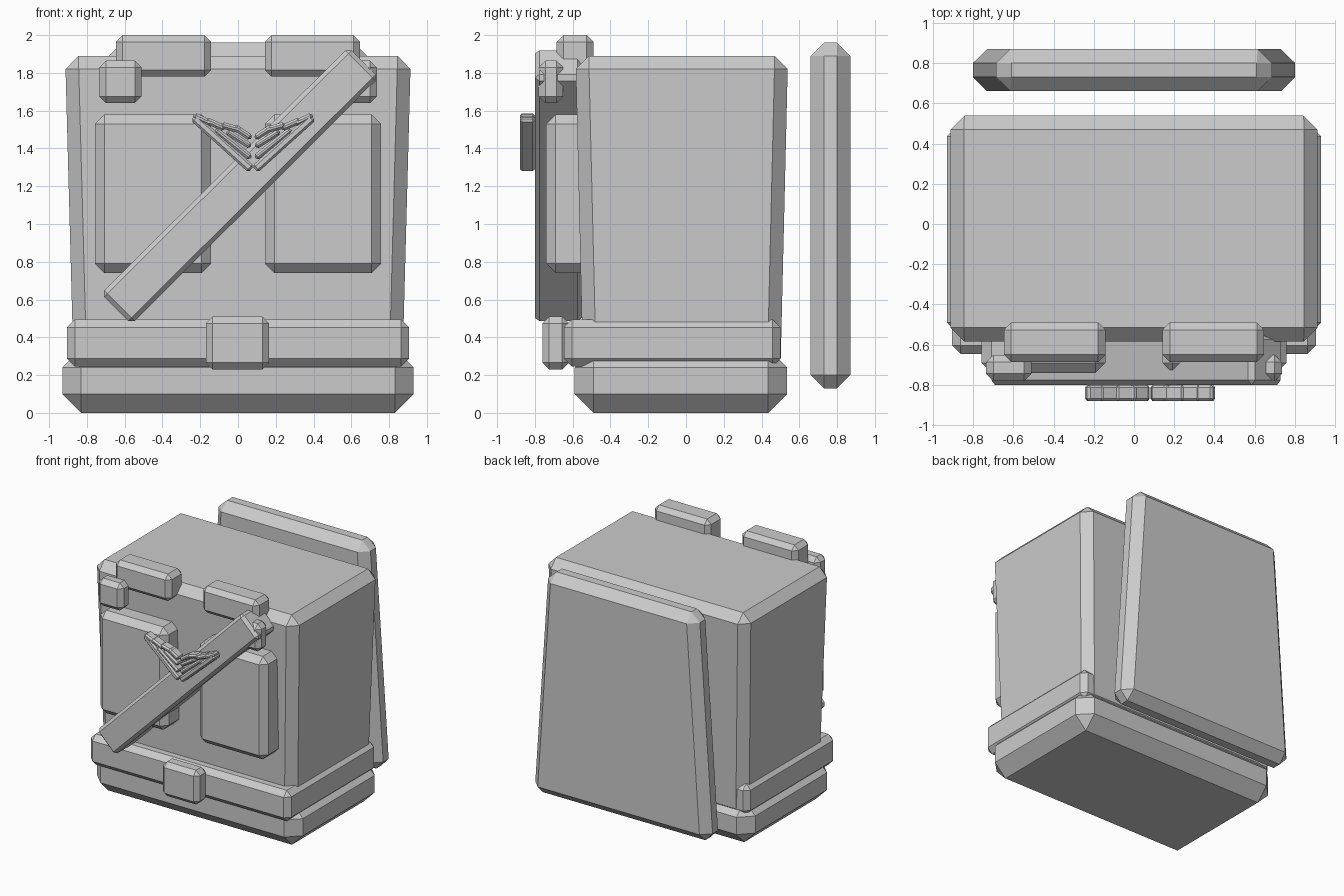
import bpy, bmesh
from math import atan2, hypot, radians
from mathutils import Matrix, Vector

cube = bpy.data.objects.get("Cube")
if cube:
    bpy.data.objects.remove(cube, do_unlink=True)

grey = bpy.data.materials.new("plain_grey")
grey.use_nodes = True
colour = (0.6, 0.6, 0.6, 1)
grey.diffuse_color = colour
grey.node_tree.nodes["Principled BSDF"].inputs["Base Color"].default_value = colour


def block(name, low, high, chamfer, taper=(0, 0), turn=0):
    """Chamfered box; taper widens (+) or narrows (-) the bottom, turn tilts it in the front plane."""
    low, high = Vector(low), Vector(high)
    size, centre = high - low, (low + high) / 2
    bm = bmesh.new()
    bmesh.ops.create_cube(bm, size=1)
    for v in bm.verts:
        v.co = Vector(a * b for a, b in zip(v.co, size))
        if v.co.z < 0:
            v.co.x += taper[0] if v.co.x > 0 else -taper[0]
            v.co.y += taper[1] if v.co.y > 0 else -taper[1]
    bmesh.ops.bevel(bm, geom=bm.edges[:], offset=chamfer, segments=1,
                    affect='EDGES', clamp_overlap=True)
    bm.transform(Matrix.Translation(centre) @ Matrix.Rotation(turn, 4, 'Y'))
    mesh = bpy.data.meshes.new(name)
    bm.to_mesh(mesh)
    bm.free()
    mesh.materials.append(grey)
    obj = bpy.data.objects.new(name, mesh)
    bpy.context.collection.objects.link(obj)
    return obj


def bar(name, start, end, width, front, back, chamfer):
    """Straight bar between two points of the front plane."""
    dx, dz = end[0] - start[0], end[1] - start[1]
    x, z, half = (start[0] + end[0]) / 2, (start[1] + end[1]) / 2, hypot(dx, dz) / 2
    return block(name, (x - half, front, z - width / 2), (x + half, back, z + width / 2),
                 chamfer, turn=-atan2(dz, dx))


# Main body
block("base", (-.93, -.59, 0), (.93, .535, .34), .1)
block("torso", (-.915, -.585, .22), (.915, .54, 1.89), .07, taper=(-.045, -.04))
block("belt", (-.905, -.645, .245), (.905, .5, .495), .042)
block("buckle", (-.17, -.76, .23), (.165, -.62, .51), .036)
block("back_panel", (-.68, .66, .13), (.68, .87, 1.96), .07, taper=(.125, 0))

# Paired parts on the chest
for side, s in (("right", -1), ("left", 1)):
    def pair(name, inner, outer, y, z, chamfer):
        xs = sorted((s * inner, s * outer))
        block(side + name, (xs[0], y[0], z[0]), (xs[1], y[1], z[1]), chamfer)
    pair("_chest_pocket", .142, .757, (-.74, -.5), (.74, 1.58), .05)
    pair("_shoulder_pad", .142, .647, (-.685, -.49), (1.78, 2), .036)
    pair("_strap_clip", .51, .735, (-.78, -.65), (1.64, 1.865), .036)

# Diagonal strap
bar("diagonal_strap", (-.645, .55), (.665, 1.855), .228, -.8, -.55, .024)

# Winged ornament: a long lower feather, short inner feathers and a stepped top edge
feathers = (
    ((.01, 1.29), (.315, 1.565), .046),
    ((.012, 1.35), (.2, 1.5), .034),
    ((.012, 1.41), (.14, 1.49), .032),
    ((.01, 1.455), (.1, 1.515), .034),
    ((.06, 1.495), (.17, 1.525), .034),
    ((.15, 1.505), (.25, 1.55), .034),
    ((.22, 1.53), (.315, 1.575), .034),
)
for side, s in (("right", -1), ("left", 1)):
    for i, (a, b, width) in enumerate(feathers):
        bar(f"{side}_wing_feather_{i + 1}", (.08 + s * a[0], a[1]), (.08 + s * b[0], b[1]),
            width, -.88, -.8, .012)
